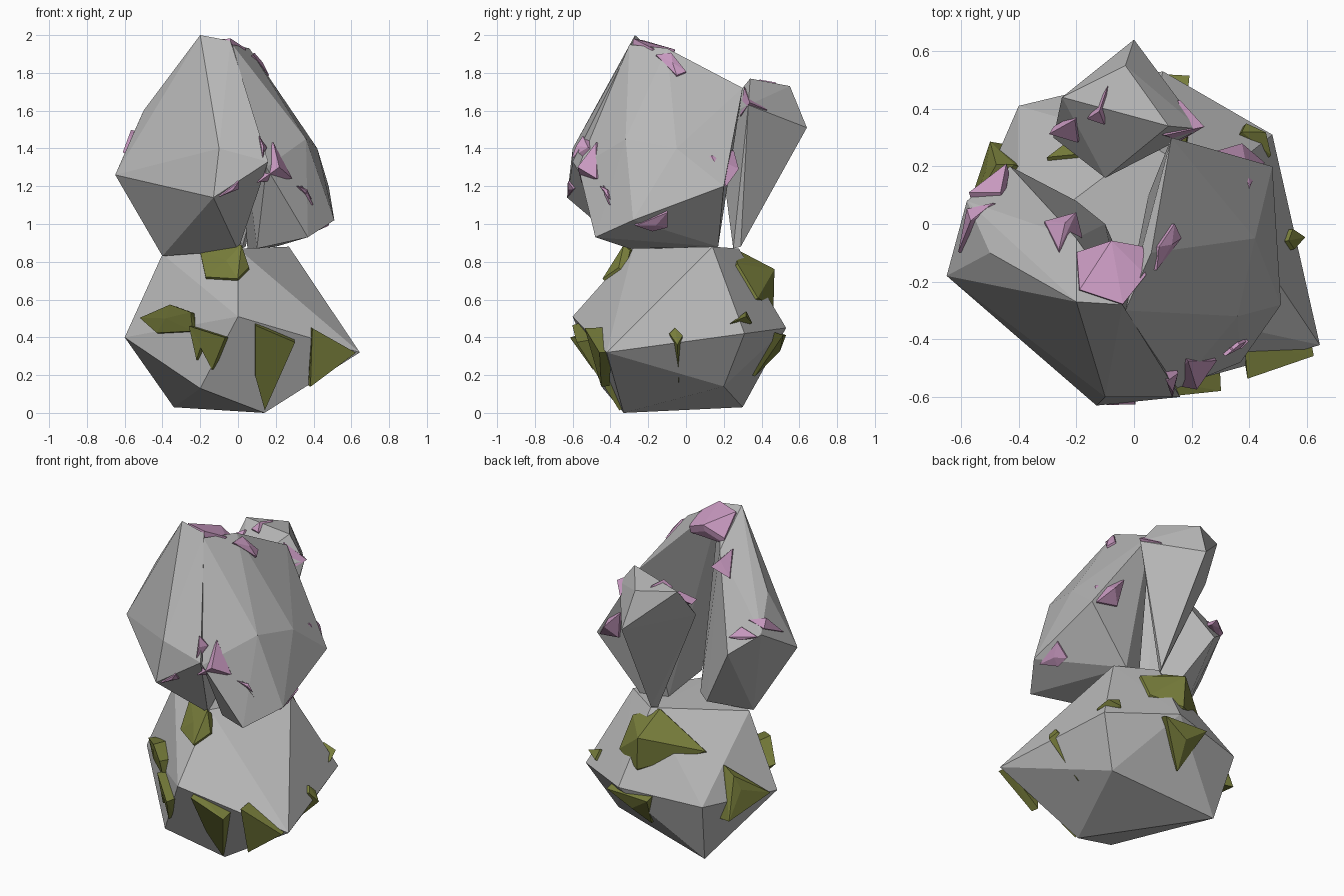
import bpy, bmesh
from mathutils import Vector
from mathutils.bvhtree import BVHTree

if "Cube" in bpy.data.objects:
    bpy.data.objects.remove(bpy.data.objects["Cube"])


def material(name, rgb):
    m = bpy.data.materials.new(name)
    m.diffuse_color = (*rgb, 1)
    m.use_nodes = True
    m.node_tree.nodes["Principled BSDF"].inputs["Base Color"].default_value = m.diffuse_color
    return m


GREY = material("stone grey", (0.48, 0.48, 0.48))
GREEN = material("moss green", (0.19, 0.21, 0.045))
PINK = material("pale pink", (0.58, 0.32, 0.53))


def hull(name, points, mat):
    """Faceted solid wrapped around a handful of corner points."""
    bm = bmesh.new()
    for p in points:
        bm.verts.new(p)
    res = bmesh.ops.convex_hull(bm, input=bm.verts[:])
    loose = [g for g in res["geom_interior"] + res["geom_unused"]
             if isinstance(g, bmesh.types.BMVert) and g.is_valid]
    bmesh.ops.delete(bm, geom=list(set(loose)), context='VERTS')
    bmesh.ops.recalc_face_normals(bm, faces=bm.faces[:])
    me = bpy.data.meshes.new(name)
    bm.to_mesh(me)
    tree = BVHTree.FromBMesh(bm)
    bm.free()
    me.materials.append(mat)
    ob = bpy.data.objects.new(name, me)
    bpy.context.collection.objects.link(ob)
    return tree


# base boulder
base = hull("base_boulder", [
    (0, -.6, .51), (.645, -.42, .32), (.14, -.33, 0), (-.34, .3, .03),
    (-.2, -.44, .13), (.33, .2, .14), (.48, .31, .42),
    (.1, .53, .45), (-.4, .41, .41), (-.6, -.05, .4), (.27, .14, .88),
    (-.4, -.06, .84), (0, -.28, .87), (.05, .28, .87)], GREY)

# upper boulders: left, right and back
left = hull("left_boulder", [
    (-.2, -.27, 2), (-.04, -.28, 1.97), (-.2, -.05, 1.8), (-.5, -.1, 1.6),
    (-.43, .2, 1.3), (-.58, .08, 1.42), (-.65, -.18, 1.26), (-.4, -.1, .83),
    (0, -.3, .86), (-.13, -.63, 1.14), (.16, -.6, 1.33), (-.1, -.6, 1.4),
    (-.2, .08, .9), (-.1, 0, .9)], GREY)
right = hull("right_boulder", [
    (-.03, -.3, 1.95), (.06, -.1, 1.93), (.13, .3, 1.72), (.48, .2, 1.2),
    (.51, -.28, 1.02), (.37, -.48, .93), (.15, -.57, 1.3), (.1, -.3, .87),
    (.05, .1, .87), (.2, .17, .88), (.42, -.05, 1.4), (.36, -.32, 1.45)], GREY)
back = hull("back_boulder", [
    (.12, .34, 1.77), (-.03, .55, 1.73), (0, .64, 1.51), (-.25, .44, 1.74),
    (-.28, .3, 1.55), (-.1, .16, 1.55), (.23, .33, 1.63), (.02, .25, .87),
    (.04, .29, .88)], GREY)

# view name -> how a flat outline becomes 3D, and the direction to look along
VIEWS = {
    "front": (lambda a, b: Vector((a, -3, b)), Vector((0, 1, 0))),
    "back": (lambda a, b: Vector((a, 3, b)), Vector((0, -1, 0))),
    "right": (lambda a, b: Vector((3, a, b)), Vector((-1, 0, 0))),
    "left": (lambda a, b: Vector((-3, a, b)), Vector((1, 0, 0))),
    "top": (lambda a, b: Vector((a, b, 4)), Vector((0, 0, -1))),
}


def shard(name, rocks, mat, view, peak, outline, reach, lift):
    """Drop an outline on the rock and thicken it to a raised chip.
    A third number on an outline point pushes that point outwards."""
    place, d = VIEWS[view]
    flat = [place(p[0], p[1]) for p in outline]
    flat.append(sum(flat, Vector()) / len(flat))
    out = [p[2] if len(p) > 2 else 0 for p in outline]
    hits = []
    for s in flat:
        near = [h for h in (r.ray_cast(s, d) for r in rocks) if h[0]]
        hits.append(min(near, key=lambda h: h[3]) if near else None)
    first = min(h[3] for h in hits if h)
    hits = [h if h and h[3] < first + reach else None for h in hits]
    good = [h for h in hits if h]
    depth = sum(h[3] for h in good) / len(good)
    n = sum((h[1] for h in good), Vector()).normalized()
    pts = [h[0] if h else s + d * depth for s, h in zip(flat, hits)]
    centre = pts.pop()
    solid = [p + n * lift - d * o for p, o in zip(pts, out)]
    solid += [p - n * .03 for p in pts]
    hull(name, solid + [centre + n * peak], mat)


# moss chips on the base boulder
MOSS = [
    ("front", .05, [(-.51, .5, .04), (-.35, .57, .09), (-.24, .53, .06),
                    (-.23, .43), (-.42, .42)]),
    ("front", .03, [(-.25, .46, .05), (-.06, .4, .05), (-.13, .23)]),
    ("front", .03, [(-.25, .46, .05), (-.16, .43, .04), (-.21, .28)]),
    ("front", .03, [(.09, .47, .02), (.3, .38, .07), (.14, .02), (.09, .2)]),
    ("front", .03, [(.39, .45, .08), (.62, .32, .02), (.38, .14)]),
    ("front", .04, [(-.2, .85), (.02, .88), (.06, .76), (0, .7), (-.17, .71)]),
    ("right", .04, [(-.09, .42), (-.06, .45), (-.02, .41), (-.04, .16)]),
    ("right", .04, [(.23, .47), (.31, .53), (.34, .47)]),
    ("back", .12, [(.18, .78), (0, .86), (-.3, .66), (.02, .55), (.2, .6)]),
    ("back", .04, [(.19, .42, .04), (-.1, .42, .04), (-.02, .2)]),
    ("left", .04, [(.2, .6), (0, .4), (.28, .3, .06), (.2, .55, .04)]),
]
for i, (view, peak, outline) in enumerate(MOSS):
    shard(f"moss_chip_{i + 1}", [base], GREEN, view, peak, outline, .35, .015)

# pink chips on the upper boulders
BLOOM = [
    ("front", .05, [(.18, 1.43), (.28, 1.24), (.1, 1.22)]),
    ("front", .02, [(.11, 1.46), (.15, 1.4), (.13, 1.35)]),
    ("front", .02, [(-.1, 1.15), (0, 1.19), (0, 1.23)]),
    ("front", .02, [(.33, 1.2), (.39, 1.1), (.36, 1.15)]),
    ("right", .02, [(-.27, 1), (-.1, 1.07), (-.1, .99), (-.18, .97)]),
    ("right", .02, [(-.16, 1.89), (-.08, 1.9), (0, 1.8), (-.05, 1.78)]),
    ("right", .03, [(.29, 1.57), (.31, 1.72), (.43, 1.6)]),
    ("right", .02, [(-.45, 1.2), (-.41, 1.18), (-.4, 1.13)]),
    ("back", .06, [(.28, 1.39), (.4, 1.36), (.45, 1.2), (.31, 1.22)]),
    ("top", .015, [(-.2, -.1), (-.08, -.06), (.03, -.08), (.04, -.18),
                   (-.04, -.28), (-.19, -.23)]),
    ("top", .04, [(-.31, 0), (-.2, .03), (-.18, -.05), (-.26, -.1)]),
    ("top", .04, [(-.57, .1), (-.44, .2), (-.46, .1)]),
    ("top", .02, [(-.6, -.1), (-.57, .05), (-.48, .07)]),
    ("top", .03, [(-.29, .32), (-.2, .37), (-.19, .29)]),
    ("top", .02, [(-.16, .37), (-.09, .48), (-.1, .35)]),
]
for i, (view, peak, outline) in enumerate(BLOOM):
    shard(f"pink_chip_{i + 1}", [left, right, back], PINK, view, peak,
          outline, .2, .012)
